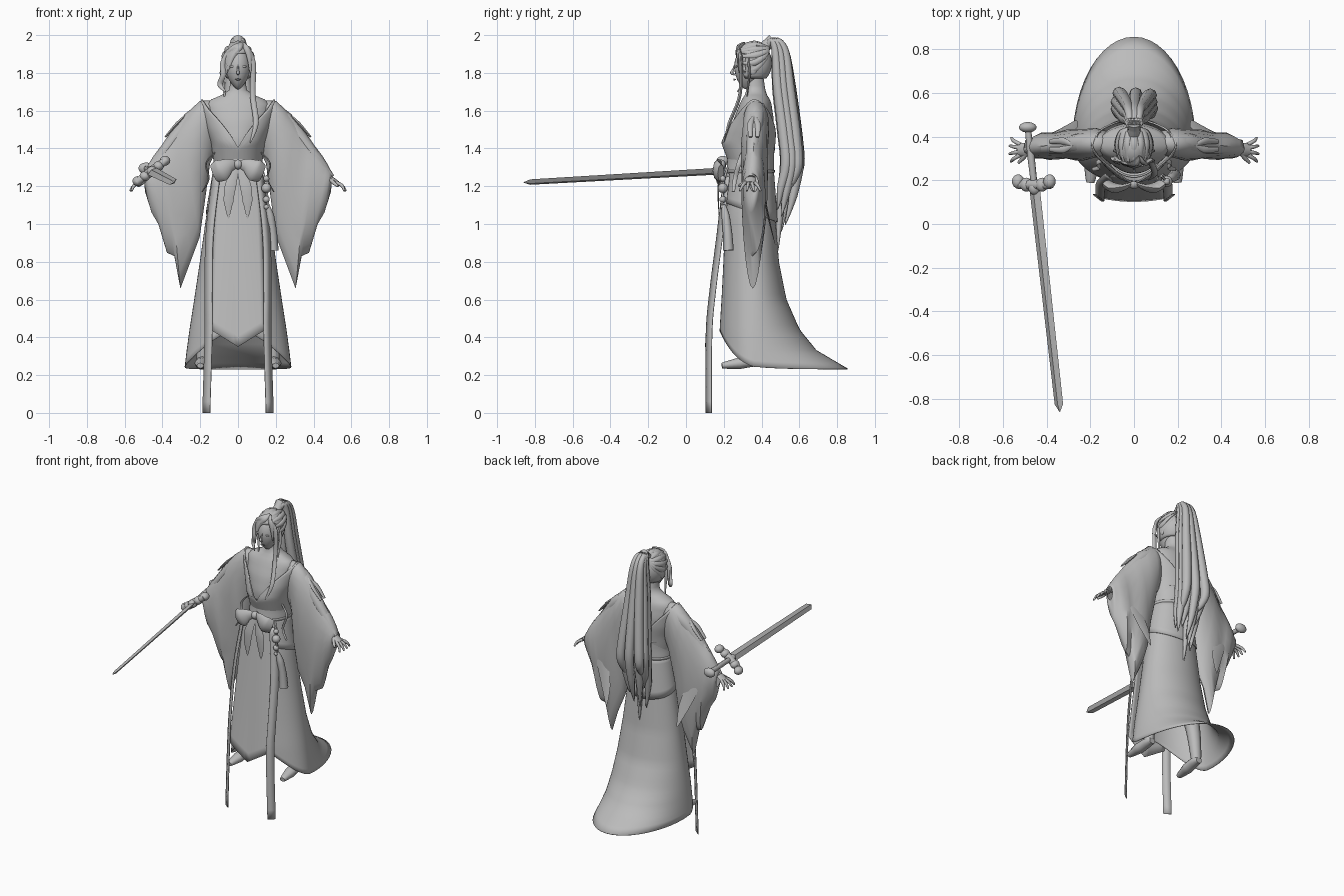
import bpy, bmesh, math, random
from mathutils import Vector as V

random.seed(4)
cube = bpy.data.objects.get("Cube")
if cube:
    bpy.data.objects.remove(cube, do_unlink=True)

GREY = (.5, .5, .5, 1)
mat = bpy.data.materials.new("plain grey")
mat.use_nodes = True
mat.diffuse_color = GREY
mat.node_tree.nodes["Principled BSDF"].inputs["Base Color"].default_value = GREY


def finish(name, bm, thick=0, angle=45):
    bmesh.ops.recalc_face_normals(bm, faces=bm.faces)
    mesh = bpy.data.meshes.new(name)
    bm.to_mesh(mesh)
    bm.free()
    ob = bpy.data.objects.new(name, mesh)
    bpy.context.collection.objects.link(ob)
    mesh.materials.append(mat)
    if thick:
        mod = ob.modifiers.new("cloth", "SOLIDIFY")
        mod.thickness, mod.offset = thick, 0
    bpy.ops.object.select_all(action="DESELECT")
    bpy.context.view_layer.objects.active = ob
    ob.select_set(True)
    bpy.ops.object.shade_smooth_by_angle(angle=math.radians(angle))


def loft(name, rings, closed=True, caps=False, thick=0, angle=45):
    bm = bmesh.new()
    rows = [[bm.verts.new(p) for p in ring] for ring in rings]
    n = len(rows[0])
    for a, b in zip(rows, rows[1:]):
        for i in range(n if closed else n - 1):
            j = (i + 1) % n
            bm.faces.new((a[i], a[j], b[j], b[i]))
    if caps:
        bm.faces.new(rows[0])
        bm.faces.new(rows[-1])
    finish(name, bm, thick, angle)


def sample(table, z):
    # linear lookup in rows sorted from high to low
    for a, b in zip(table, table[1:]):
        if z >= b[0]:
            t = min(1, max(0, (a[0] - z) / (a[0] - b[0])))
            return [u + (v - u) * t for u, v in zip(a[1:], b[1:])]
    return table[-1][1:]


def wrap(name, table, high, low, rows=16, seg=48, thick=0, mid=.36, caps=False):
    # garment around the body: table rows are height, half width, front y, back y
    rings = []
    for r in range(rows + 1):
        ring = []
        for i in range(seg):
            a = math.tau * i / seg
            s, c = math.sin(a), math.cos(a)
            z = high(s, c) + (low(s, c) - high(s, c)) * r / rows
            w, front, back = sample(table, z)
            ring.append((w * s, mid + abs(c) * ((front if c > 0 else back) - mid), z))
        rings.append(ring)
    loft(name, rings, thick=thick, caps=caps)


def spline(pts, steps):
    pts = [V(p) for p in pts]
    ext = [pts[0]] + pts + [pts[-1]]
    out = []
    for a, b, c, d in zip(ext, ext[1:], ext[2:], ext[3:]):
        for k in range(steps):
            t = k / steps
            out.append(b + (c - a) * t / 2 + (a * 2 - b * 5 + c * 4 - d) * t * t / 2
                       + (b * 3 - a - c * 3 + d) * t ** 3 / 2)
    return out + [pts[-1]]


def tube(name, pts, radii, flat=1, ref=(0, 1, 0), seg=8, steps=5, angle=60):
    path = spline(pts, steps)
    rings = []
    for i, p in enumerate(path):
        u = i / (len(path) - 1) * (len(radii) - 1)
        k = min(int(u), len(radii) - 2)
        r = radii[k] + (radii[k + 1] - radii[k]) * (u - k)
        t = (path[min(i + 1, len(path) - 1)] - path[max(i - 1, 0)]).normalized()
        side = t.cross(V(ref)).normalized()
        up = side.cross(t)
        rings.append([p + side * r * math.cos(math.tau * j / seg)
                      + up * r * flat * math.sin(math.tau * j / seg) for j in range(seg)])
    loft(name, rings, caps=True, angle=angle)


def ball(name, loc, size, shape=None):
    bm = bmesh.new()
    bmesh.ops.create_uvsphere(bm, u_segments=24, v_segments=16, radius=1)
    for v in bm.verts:
        if shape:
            shape(v.co)
        v.co = V([l + s * c for l, s, c in zip(loc, size, v.co)])
    finish(name, bm)


# Torso and neck
wrap("torso", [(1.78, .04, .32, .41), (1.71, .045, .32, .42), (1.68, .09, .31, .43),
               (1.65, .165, .29, .45), (1.55, .165, .25, .465), (1.45, .13, .23, .46),
               (1.2, .12, .25, .45)], lambda s, c: 1.78, lambda s, c: 1.2, rows=24, caps=True)


# Head
def jaw(co):
    if co.z < 0:
        co.x *= 1 - .5 * co.z ** 2
        co.y = co.y * (1 + .25 * co.z) + .35 * co.z * (1 if co.y > 0 else .5)


ball("head", (0, .34, 1.83), (.07, .085, .118), jaw)
tube("nose", [(0, .259, 1.845), (0, .25, 1.82), (0, .242, 1.8), (0, .257, 1.79)],
     [.003, .005, .009, .003])
tube("lips", [(-.016, .264, 1.764), (0, .255, 1.765), (.016, .264, 1.764)], [.002, .005, .002])
for s, side in ((1, "left"), (-1, "right")):
    ball(side + "_eye", (.03 * s, .267, 1.833), (.015, .006, .006))
    ball(side + "_ear", (.072 * s, .355, 1.82), (.01, .02, .03))

# Hair cap with the face area cut away
bm = bmesh.new()
bmesh.ops.create_uvsphere(bm, u_segments=32, v_segments=20, radius=1)
for v in bm.verts:
    v.co = V((v.co.x * .08, .352 + v.co.y * .1, 1.852 + v.co.z * .112))
away = [f for f in bm.faces if f.calc_center_median().z < 1.77
        or (f.calc_center_median().y < .31 and f.calc_center_median().z < 1.91)]
bmesh.ops.delete(bm, geom=away, context="FACES")
finish("hair_cap", bm, thick=.006)

# Fringe swept from a parting on the left
for i in range(6):
    t = i / 5
    tube("fringe", [(.025, .31, 1.958), (.01 - .03 * t, .274, 1.935), (-.025 - .04 * t, .27 + .02 * t, 1.89),
                    (-.045 - .04 * t, .272 + .035 * t, 1.84 - .03 * t),
                    (-.055 - .03 * t, .275 + .035 * t, 1.81 - .08 * t)],
         [.008, .014, .013, .009, .002], flat=.5)
for t in (0, .5, 1):
    tube("left_fringe", [(.025, .31, 1.958), (.045, .28, 1.93), (.06 + .015 * t, .275 + .02 * t, 1.88),
                         (.066 + .014 * t, .28 + .02 * t, 1.8)], [.008, .015, .013, .003], flat=.5)

# Combed ridges and side locks
for i in range(11):
    a = math.pi * (i / 10 - .5) * 1.3
    x, z = math.sin(a), math.cos(a)
    tube("combed_hair", [(x * .066, .285, 1.86 + z * .083), (x * .083, .36, 1.86 + z * .103),
                         (x * .062, .42, 1.9 + z * .045), (0, .435, 1.945)],
         [.006, .016, .015, .008], flat=.5, ref=(x, 0, z))
for s, end, fore in ((1, 1.43, .2), (-1, 1.7, .27)):
    drop = 1.85 - end
    tube("side_lock", [(.05 * s, .285, 1.92), (.08 * s, .29, 1.85),
                       (.078 * s, .285, 1.85 - drop * .4), (.095 * s, fore + .03, 1.85 - drop * .75),
                       (.065 * s, fore, end)], [.01, .015, .015, .015, .002], flat=.6)
    tube("ear_lock", [(.076 * s, .33, 1.88), (.085 * s, .335, 1.8), (.076 * s, .33, 1.73),
                      (.07 * s, .32, 1.65)], [.01, .012, .008, .002], flat=.6)

# Ponytail in three layers of chunky locks
tube("hair_tie", [(0, .415, 1.935), (0, .44, 1.96), (0, .46, 1.975)], [.032, .028, .032], ref=(1, 0, 0))
for layer, count in ((-1, 3), (0, 4), (1, 3)):
    for i in range(count):
        x = .13 * (i / (count - 1) - .5) + random.uniform(-.01, .01)
        end = .95 + abs(x) * 1.5 + random.uniform(-.05, .12) + .07 * layer
        y = .553 + .033 * layer + random.uniform(-.006, .006)
        tube("ponytail_lock", [(x * .2, .435, 1.95), (x * .3, .468 + .012 * layer, 1.972),
                               (x * .4, .5 + .025 * layer, 1.91), (x * .6, y - .035, 1.72),
                               (x * .9, y - .005, 1.48), (x * 1.1, y + .008, 1.32),
                               (x + .005, y - .02, (end + 1.3) / 2), (x * .8 + .015, .505 + .02 * layer, end)],
             [.014, .017, .022, .028, .031, .03, .022, .002])

# Robe with deep neckline, sash, overskirt and trailing skirt
wrap("robe", [(1.68, .19, .3, .45), (1.6, .195, .255, .475), (1.5, .165, .21, .48),
              (1.43, .14, .19, .47), (1.3, .12, .24, .45)],
     lambda s, c: 1.405 + .255 * abs(s), lambda s, c: 1.3, thick=.008)
wrap("sash", [(1.4, .128, .225, .462), (1.34, .122, .225, .46), (1.27, .13, .22, .46)],
     lambda s, c: 1.4, lambda s, c: 1.27, rows=6, thick=.012)
for z in (1.28, 1.395):
    wrap("sash_cord", [(z + .01, .131, .217, .466), (z - .01, .131, .217, .466)],
         lambda s, c: z + .007, lambda s, c: z - .007, rows=1, thick=.008)
wrap("overskirt", [(1.3, .128, .235, .462), (1.02, .175, .202, .483)], lambda s, c: 1.29,
     lambda s, c: 1.06 + .05 * c, rows=6, thick=.004)
wrap("skirt", [(1.3, .12, .25, .45), (1.05, .165, .21, .47), (.8, .2, .2, .49), (.6, .23, .19, .53),
               (.44, .255, .18, .6), (.33, .27, .18, .69), (.23, .282, .18, .86)],
     lambda s, c: 1.29, lambda s, c: .232 + .2 * ((1 + c) / 2) ** 4, rows=32, thick=.004)

# Front panel with a pointed hem, flush with the long ribbons
rings = []
for r in range(17):
    row = []
    for i in range(13):
        u = i / 6 - 1
        t = r / 16
        z = 1.27 + (.35 + .09 * abs(u) - 1.27) * t
        row.append(((.1 + .045 * t ** .5) * u, .21 - .107 * t + .015 * u * u, z))
    rings.append(row)
loft("front_panel", rings, closed=False, thick=.004)

# Bow with loops and pointed tails
ball("bow_knot", (0, .185, 1.315), (.024, .025, .026))
for s in (1, -1):
    tube("bow_loop", [(0, .19, 1.315), (.045 * s, .17, 1.31), (.09 * s, .165, 1.285), (.125 * s, .185, 1.27)],
         [.015, .036, .06, .05], flat=.4)
    tube("bow_tail", [(.01 * s, .185, 1.3), (.04 * s, .172, 1.2), (.05 * s, .172, 1.12), (.05 * s, .175, 1.03)],
         [.018, .03, .026, .002], flat=.15)
    # Side ribbon loops
    tube("hip_ribbon", [(.12 * s, .3, 1.38), (.17 * s, .28, 1.32), (.155 * s, .26, 1.24), (.19 * s, .25, 1.17)],
         [.008, .012, .012, .008], flat=.4, ref=(1, 0, 0))
    # Long ribbons reaching the ground
    path = spline([(.115, .215, 1.25), (.15, .18, .95), (.156, .142, .65), (.156, .122, .42), (.168, .12, 0)], 5)
    loft("long_ribbon", [[((p.x - .02) * s, p.y - .016, p.z), ((p.x + .02) * s, p.y + .016, p.z)]
                         for p in path], closed=False, thick=.004)

# Hanging charm and tassel
tube("charm_cord", [(.125, .22, 1.3), (.145, .2, 1.22), (.16, .19, 1.1)], [.006, .006])
for z, r in ((1.24, .016), (1.19, .026), (1.13, .018), (1.09, .013)):
    ball("charm_bead", (.15, .195, z), (r, r, r))
tube("tassel", [(.155, .2, 1.1), (.17, .21, 1.04), (.182, .22, .95), (.187, .225, .86)],
     [.01, .022, .025, .028])

# Arms, sleeves, hands, legs and feet, mirrored; sleeve rows run from shoulder to cuff
SLEEVE = [(.11, 1.655, .1, 1.42, .06), (.2, 1.65, .15, 1.32, .083), (.255, 1.6, .18, 1.1, .086),
          (.305, 1.545, .205, .93, .086), (.34, 1.495, .25, .81, .08), (.375, 1.45, .305, .66, .075),
          (.415, 1.4, .335, .83, .075), (.445, 1.36, .375, .85, .072), (.47, 1.32, .42, 1.0, .062),
          (.485, 1.29, .455, 1.06, .05), (.5, 1.265, .49, 1.17, .035)]
for s, side in ((1, "left"), (-1, "right")):
    tube(side + "_arm", [(.15 * s, .38, 1.61), (.25 * s, .37, 1.55), (.36 * s, .355, 1.42), (.49 * s, .345, 1.245)],
         [.045, .045, .035, .022])
    rings = []
    for i, (x, z, u, w, thick) in enumerate(SLEEVE):
        ring = []
        for k in range(20):
            a = math.tau * k / 20
            h = (1 + math.cos(a)) / 2
            drape = .55 + .45 * h
            ring.append((s * (u + (x - u) * h), .37 - .002 * i + thick * math.sin(a) * drape
                         + .012 * math.sin(i * 2) * (1 - h), w + (z - w) * h))
        rings.append(ring)
    loft(side + "_sleeve", rings, thick=.004)
    # Pointed fold hanging behind the sleeve
    tube(side + "_sleeve_fold", [(.37 * s, .4, 1.25), (.33 * s, .42, 1.12), (.29 * s, .445, 1), (.265 * s, .475, .88)],
         [.03, .045, .035, .002], flat=.1)
    # Sleeve bow
    for y in (-1, 1):
        tube(side + "_sleeve_bow", [(.28 * s, .36, 1.575), (.325 * s, .36 + .02 * y, 1.53),
                                    (.385 * s, .36 + .018 * y, 1.46)], [.006, .016, .01],
             flat=.5, ref=(.6 * s, 0, .8))
    # Hand
    tube(side + "_palm", [(.475 * s, .345, 1.255), (.5 * s, .342, 1.235), (.528 * s, .34, 1.215)],
         [.02, .03, .028], flat=.45, ref=(.6 * s, 0, .8))
    for f in range(4):
        y = (f - 1.5) * .016
        far = .575 - abs(f - 1.4) * .008
        tube(side + "_finger", [(.52 * s, .34 + y, 1.22), (.55 * s, .34 + y * 1.7, 1.203),
                                (far * s, .34 + y * 2.3, 1.175)], [.01, .009, .005])
    tube(side + "_thumb", [(.49 * s, .325, 1.235), (.51 * s, .3, 1.215), (.53 * s, .28, 1.2)],
         [.011, .01, .006], ref=(0, 0, 1))
    # Leg and shoe
    tube(side + "_leg", [(.07 * s, .36, 1.15), (.11 * s, .34, .75), (.17 * s, .36, .5), (.19 * s, .37, .27)],
         [.075, .06, .045, .03])
    tube(side + "_shoe", [(.187 * s, .4, .265), (.188 * s, .36, .272), (.193 * s, .28, .262), (.2 * s, .19, .25)],
         [.022, .034, .038, .018], flat=.8, ref=(0, 0, 1))

# Sword held forward
across, up = V((.8, 0, .6)), V((-.6, 0, .8))
guard, tip = V((-.457, .18, 1.28)), V((-.34, -.86, 1.22))
along = (tip - guard).normalized()
tube("blade", [guard, tip - along * .035, tip], [.03, .024, .002], flat=.4, ref=up, seg=4, steps=1, angle=20)
tube("grip", [guard, guard - along * .13, guard - along * .25], [.015, .017, .014], ref=up)
ball("pommel", guard - along * .265, (.04, .024, .03))
tube("guard_bar", [guard - across * .1, guard, guard + across * .1], [.018, .026, .018])
for k in (-1, -.5, 0, .5, 1):
    ball("guard_lobe", guard + across * k * .09 + along * .015 * (1 - 2 * abs(k)), (.028, .032, .026))
